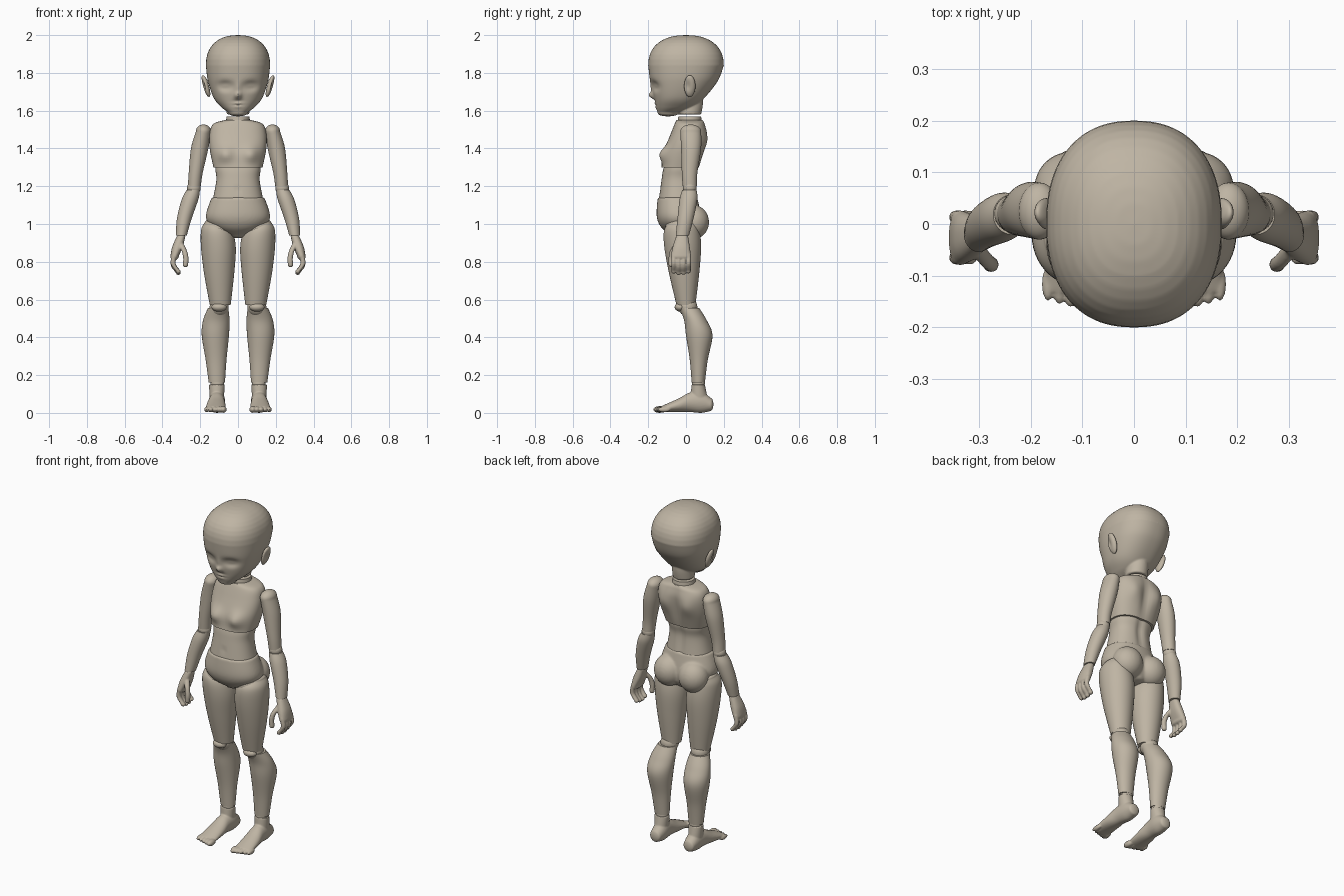
import bpy, bmesh, math
from mathutils import Matrix

cube = bpy.data.objects.get("Cube")
if cube:
    bpy.data.objects.remove(cube, do_unlink=True)

skin = bpy.data.materials.new("warm_grey_resin")
skin.use_nodes = True
skin.diffuse_color = (.52, .46, .37, 1)
shader = skin.node_tree.nodes["Principled BSDF"]
shader.inputs["Base Color"].default_value = skin.diffuse_color
shader.inputs["Roughness"].default_value = .7


def blend(before, start, end, after, t):
    """Catmull-Rom value between start and end."""
    slope_in, slope_out = (end - before) / 2, (after - start) / 2
    rise = end - start
    return (start + slope_in * t + (3 * rise - 2 * slope_in - slope_out) * t ** 2
            + (slope_in + slope_out - 2 * rise) * t ** 3)


def smooth_rows(rows, steps):
    padded = [rows[0], *rows, rows[-1]]
    result = []
    for group in zip(padded, padded[1:], padded[2:], padded[3:]):
        for k in range(steps):
            result.append([blend(*values, k / steps) for values in zip(*group)])
    return result + [rows[-1]]


def dome(row, height, power, steps=10):
    """Rows that round off an end, ordered outward from the given row."""
    station, radius, low, high, x = row
    middle, half = (low + high) / 2, (high - low) / 2
    rows = []
    for k in range(1, steps + 1):
        angle = math.pi / 2 * k / steps
        shrink = max(math.cos(angle), .001) ** (2 / power)
        shift = height * math.sin(angle) ** (2 / power)
        rows.append((station + shift, radius * shrink, middle - half * shrink,
                     middle + half * shrink, x))
    return rows


def superellipse(angle, power):
    c, s = math.cos(angle), math.sin(angle)
    return (math.copysign(abs(c) ** (2 / power), c),
            math.copysign(abs(s) ** (2 / power), s))


def loft(bm, rows, power=2.0, sides=48, steps=6, start_dome=0, end_dome=0, along_y=False):
    """Rows are (station, half width, low depth, high depth, optional x centre)."""
    rows = [row if len(row) == 5 else (*row, 0) for row in rows]
    first, last = rows[0], rows[-1]
    rows = smooth_rows(rows, steps)
    if start_dome:
        rows = dome(first, start_dome, power)[::-1] + rows
    if end_dome:
        rows = rows + dome(last, end_dome, power)
    rings = []
    for station, radius, low, high, x in rows:
        ring = []
        for i in range(sides):
            across, deep = superellipse(math.tau * i / sides, power)
            px = x + radius * across
            depth = (low + high) / 2 + (high - low) / 2 * deep
            ring.append(bm.verts.new((px, station, depth) if along_y else (px, depth, station)))
        rings.append(ring)
    for ring, following in zip(rings, rings[1:]):
        for i in range(sides):
            j = (i + 1) % sides
            bm.faces.new((ring[i], ring[j], following[j], following[i]))
    bm.faces.new(rings[0])
    bm.faces.new(rings[-1])


def ball(bm, centre, radii, tilt=0):
    matrix = (Matrix.Translation(centre) @ Matrix.Rotation(tilt, 4, 'Y')
              @ Matrix.Diagonal((*radii, 1)))
    bmesh.ops.create_uvsphere(bm, u_segments=32, v_segments=20, radius=1, matrix=matrix)


def digit(bm, points, radius):
    """Rounded finger running downward through the points."""
    rows = [(z, radius, y - radius, y + radius, x) for x, y, z in points]
    loft(bm, rows, sides=16, steps=4, end_dome=-radius)


def sculpt(bm, centre, spread, push, axis=1):
    """Soft push of the surface along one axis, mirrored when off centre."""
    for side in ((1, -1) if centre[0] else (1,)):
        middle = (centre[0] * side, centre[1], centre[2])
        for v in bm.verts:
            distance = sum(((a - b) / c) ** 2 for a, b, c in zip(v.co, middle, spread))
            v.co[axis] += push * math.exp(-distance)


def finish(bm, name, paired=False, fuse=0.0, relax=2):
    """Make the object, or a left and right pair, fusing overlapping pieces if asked."""
    bmesh.ops.recalc_face_normals(bm, faces=bm.faces)
    for prefix in (("left_", "right_") if paired else ("",)):
        if prefix == "right_":
            bmesh.ops.scale(bm, vec=(-1, 1, 1), verts=bm.verts)
            bmesh.ops.reverse_faces(bm, faces=bm.faces)
        mesh = bpy.data.meshes.new(prefix + name)
        bm.to_mesh(mesh)
        mesh.materials.append(skin)
        obj = bpy.data.objects.new(prefix + name, mesh)
        bpy.context.collection.objects.link(obj)
        bpy.ops.object.select_all(action='DESELECT')
        obj.select_set(True)
        bpy.context.view_layer.objects.active = obj
        bpy.ops.object.shade_smooth_by_angle(angle=math.radians(50))
        if fuse:
            remesh = obj.modifiers.new("fuse", 'REMESH')
            remesh.mode = 'VOXEL'
            remesh.voxel_size = fuse
            remesh.use_smooth_shade = True
            soften = obj.modifiers.new("soften", 'SMOOTH')
            soften.iterations = relax
    bm.free()


# Head: skull and jaw, then eyes, nose and lips, then the throat
bm = bmesh.new()
loft(bm, [(1.59, .05, -.15, -.04), (1.62, .09, -.16, .04), (1.67, .13, -.17, .1),
          (1.76, .16, -.19, .17), (1.84, .17, -.2, .2)],
     power=2.3, sides=96, steps=12, start_dome=-.02, end_dome=.16)
for x, z, width, height, push in [
        (.07, 1.73, .04, .024, .024), (.07, 1.73, .025, .012, -.012),
        (0, 1.72, .014, .03, -.008), (0, 1.68, .017, .017, -.026),
        (0, 1.65, .03, .009, .006), (0, 1.64, .02, .006, -.006),
        (0, 1.63, .03, .004, .006), (0, 1.62, .02, .006, -.004)]:
    sculpt(bm, (x, -.18, z), (width, .06, height), push)
loft(bm, [(1.58, .06, -.04, .08), (1.64, .06, -.04, .09), (1.72, .06, -.04, .09)])
finish(bm, "head", fuse=.005)

# Ears
bm = bmesh.new()
ball(bm, (.17, .02, 1.73), (.016, .03, .06), tilt=.3)
sculpt(bm, (.18, .01, 1.74), (.014, .014, .03), -.014, axis=0)
finish(bm, "ear", paired=True)

# Neck
bm = bmesh.new()
loft(bm, [(1.5, .07, -.05, .09), (1.57, .06, -.04, .08)])
finish(bm, "neck")

# Chest with breasts, shoulder blades and spine groove
bm = bmesh.new()
loft(bm, [(1.55, .07, -.05, .09), (1.53, .13, -.06, .1), (1.48, .15, -.08, .11),
          (1.4, .15, -.11, .1), (1.3, .13, -.13, .07)], power=2.5, sides=72, steps=8)
sculpt(bm, (.07, -.12, 1.37), (.045, .06, .04), -.03)
sculpt(bm, (.08, .1, 1.44), (.04, .05, .05), .012)
sculpt(bm, (0, .1, 1.42), (.025, .06, .1), -.016)
finish(bm, "chest")

# Waist with spine groove and navel
bm = bmesh.new()
loft(bm, [(1.34, .12, -.1, .06), (1.29, .12, -.12, .06), (1.23, .115, -.13, .05),
          (1.12, .135, -.145, .06)], power=2.3, sides=64, steps=8)
sculpt(bm, (0, .06, 1.23), (.02, .05, .12), -.012)
sculpt(bm, (0, -.14, 1.18), (.008, .04, .01), .01)
finish(bm, "waist")

# Pelvis with buttocks
bm = bmesh.new()
loft(bm, [(1.14, .14, -.15, .06), (1.04, .17, -.155, .08), (.98, .135, -.13, .08),
          (.94, .05, -.08, .06)], power=2.2, sides=64, end_dome=-.015)
for side in (-1, 1):
    ball(bm, (.08 * side, .04, 1.01), (.086, .082, .09))
finish(bm, "pelvis", fuse=.007, relax=4)

# Ball joints and kneecaps
for name, centre, radii in [("hip_joint", (.1, -.02, .98), (.08, .09, .07)),
                            ("knee_joint", (.1, .01, .56), (.05, .05, .05)),
                            ("kneecap", (.1, -.03, .56), (.04, .03, .024)),
                            ("elbow_joint", (.234, .02, 1.19), (.036, .036, .036)),
                            ("ankle_joint", (.11, .066, .155), (.036, .034, .03))]:
    bm = bmesh.new()
    ball(bm, centre, radii)
    finish(bm, name, paired=True)

# Legs and arms, each a lofted length between two joints
limbs = {
    "thigh": ([(1.01, .04, -.08, .05, .135), (.97, .08, -.115, .07, .115),
               (.88, .092, -.115, .08, .104), (.74, .08, -.09, .07, .1),
               (.57, .055, -.05, .05, .094)], .015),
    "shin": ([(.555, .054, -.034, .07, .105), (.49, .07, -.01, .11, .115),
              (.41, .072, 0, .14, .12), (.28, .055, .02, .115, .116),
              (.16, .043, .03, .1, .112)], 0),
    "upper_arm": ([(1.49, .04, -.03, .08, .183), (1.4, .046, -.026, .08, .203),
                   (1.27, .037, -.022, .06, .224), (1.2, .034, -.018, .057, .231)], .037),
    "forearm": ([(1.18, .035, -.02, .056, .237), (1.13, .044, -.034, .06, .254),
                 (1.03, .039, -.045, .04, .284), (.94, .029, -.054, .016, .3)], 0),
}
for name, (rows, cap) in limbs.items():
    bm = bmesh.new()
    loft(bm, rows, start_dome=cap)
    finish(bm, name, paired=True)

# Feet: ankle, sole and toes
bm = bmesh.new()
loft(bm, [(.15, .042, .03, .1, .112), (.05, .036, .02, .12, .112)])
loft(bm, [(.13, .034, .01, .08, .11), (.08, .042, 0, .115, .11), (.02, .043, .005, .108, .113),
          (-.04, .05, .005, .076, .116), (-.13, .053, .003, .036, .12)],
     along_y=True, start_dome=.015)
for i in range(5):
    ball(bm, (.078 + .022 * i, -.14 + .006 * i, .018),
         (.018 - .0015 * i, .033, .018 - .001 * i))
finish(bm, "foot", paired=True, fuse=.0045)

# Hands: palm, curled fingers and thumb
bm = bmesh.new()
loft(bm, [(.94, .022, -.05, .01, .3), (.88, .028, -.07, .02, .32), (.83, .022, -.08, .026, .336)],
     power=2.4, end_dome=-.02)
for i in range(4):
    y = -.065 + .026 * i
    lift = .007 * abs(i - 1.4)
    digit(bm, [(.336, y, .84), (.344, y, .8), (.338, y, .767 + lift), (.316, y, .74 + lift)], .0135)
digit(bm, [(.305, -.045, .9), (.285, -.07, .86), (.276, -.078, .82), (.278, -.078, .785)], .0145)
finish(bm, "hand", paired=True, fuse=.0045)
